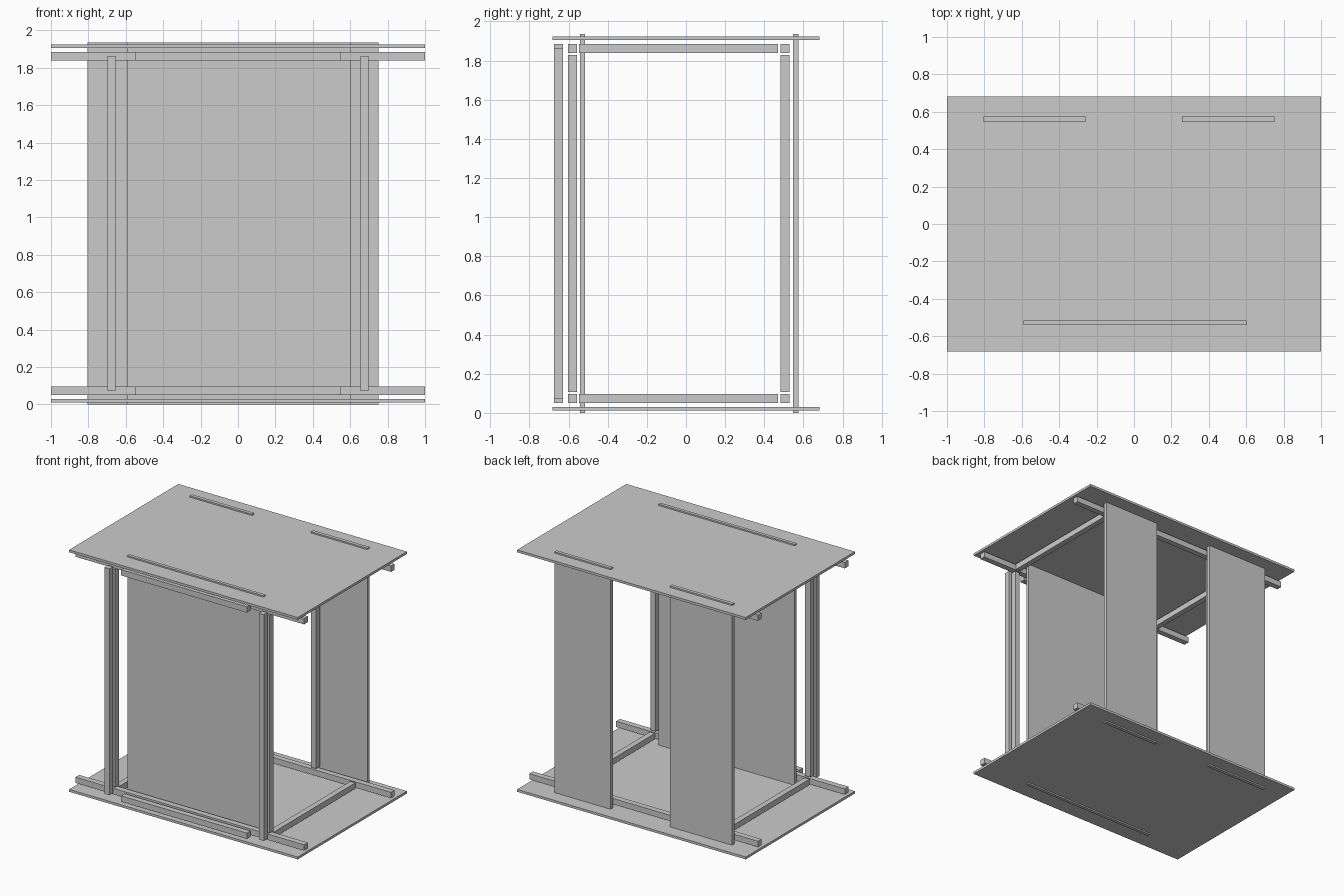
import bpy
import bmesh

if "Cube" in bpy.data.objects:
    bpy.data.objects.remove(bpy.data.objects["Cube"])

HEIGHT = 1.935


def box(name, x, y, z):
    """Axis-aligned box from (min, max) ranges."""
    bm = bmesh.new()
    bmesh.ops.create_cube(bm, size=1.0)
    for v in bm.verts:
        v.co = [r[0] if c < 0 else r[1] for c, r in zip(v.co, (x, y, z))]
    me = bpy.data.meshes.new(name)
    bm.to_mesh(me)
    bm.free()
    ob = bpy.data.objects.new(name, me)
    bpy.context.collection.objects.link(ob)
    return ob


def flip(r, total=0.0):
    """Mirror a range about total / 2."""
    return (total - r[1], total - r[0])


# Upright panels, slotted through both plates
full = (0.0, HEIGHT)
box("front_panel", (-0.59, 0.602), (-0.541, -0.515), full)
box("back_panel_left", (-0.805, -0.26), (0.546, 0.574), full)
box("back_panel_right", (0.257, 0.75), (0.546, 0.574), full)

# Plates and horizontal battens, repeated at bottom and top
for level in ("bottom", "top"):
    def at(r):
        return r if level == "bottom" else flip(r, HEIGHT)

    batten = at((0.05, 0.096))
    box(level + "_plate", (-1, 1), (-0.682, 0.682), at((0.011, 0.03)))
    box(level + "_front_rail", (-1, 1), (-0.602, -0.556), batten)
    box(level + "_rear_rail", (-1, 1), (0.484, 0.529), batten)
    box(level + "_outer_front_bar", (-0.55, 0.55), (-0.674, -0.629), batten)
    for side in ("left", "right"):
        x = (0.654, 0.698)
        box(f"{level}_{side}_cross_rail", x if side == "right" else flip(x),
            (-0.546, 0.47), batten)

# Vertical posts: doubled at the front, single behind each back panel
posts = {
    "outer_front_post": ((0.654, 0.698), (-0.674, -0.629), (0.073, 1.862)),
    "inner_front_post": ((0.654, 0.698), (-0.602, -0.556), (0.107, 1.828)),
    "rear_post": ((0.3, 0.345), (0.484, 0.529), (0.107, 1.828)),
}
for name, (x, y, z) in posts.items():
    box("right_" + name, x, y, z)
    box("left_" + name, flip(x), y, z)
